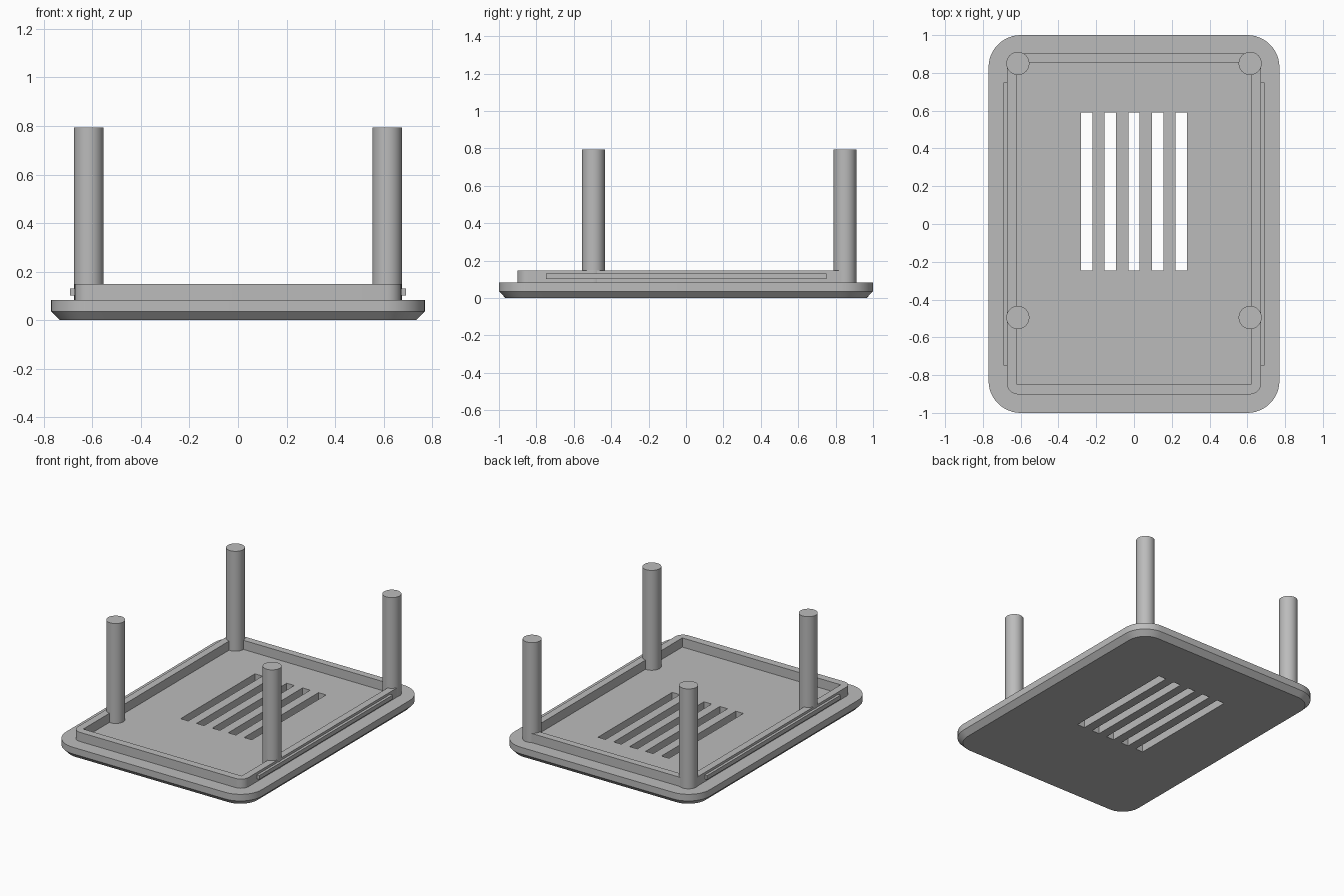
import bpy, bmesh, math

cube = bpy.data.objects.get("Cube")
if cube:
    bpy.data.objects.remove(cube, do_unlink=True)

grey = bpy.data.materials.new("plain grey")
grey.use_nodes = True
colour = (0.5, 0.5, 0.5, 1)
grey.diffuse_color = colour
grey.node_tree.nodes["Principled BSDF"].inputs["Base Color"].default_value = colour

PLATE_TOP, RIM_TOP, POST_TOP = 0.083, 0.148, 0.793


def add_object(name, bm):
    bmesh.ops.recalc_face_normals(bm, faces=bm.faces)
    mesh = bpy.data.meshes.new(name)
    bm.to_mesh(mesh)
    bm.free()
    mesh.materials.append(grey)
    obj = bpy.data.objects.new(name, mesh)
    bpy.context.collection.objects.link(obj)
    return obj


def smooth(obj):
    bpy.ops.object.select_all(action="DESELECT")
    obj.select_set(True)
    bpy.context.view_layer.objects.active = obj
    bpy.ops.object.shade_smooth_by_angle(angle=math.radians(25))


def rounded_slab(name, half_x, half_y, radius, levels, steps=12):
    """Stack rounded rectangles; levels holds (z, inset) pairs."""
    bm = bmesh.new()
    rings = []
    for z, inset in levels:
        ring = []
        for corner, (sx, sy) in enumerate([(1, 1), (-1, 1), (-1, -1), (1, -1)]):
            for i in range(steps + 1):
                a = math.pi / 2 * (corner + i / steps)
                r = radius - inset
                ring.append(bm.verts.new((sx * (half_x - radius) + r * math.cos(a),
                                          sy * (half_y - radius) + r * math.sin(a), z)))
        rings.append(ring)
    for low, high in zip(rings, rings[1:]):
        for i in range(len(low)):
            j = (i + 1) % len(low)
            bm.faces.new((low[i], low[j], high[j], high[i]))
    bm.faces.new(rings[0][::-1])
    bm.faces.new(rings[-1])
    return add_object(name, bm)


def box(name, x, y, z):
    """Box from (min, max) pairs."""
    bm = bmesh.new()
    bmesh.ops.create_cube(bm, size=1)
    for v in bm.verts:
        v.co = [pair[0] if c < 0 else pair[1] for c, pair in zip(v.co, (x, y, z))]
    return add_object(name, bm)


def cut(obj, cutters):
    """Subtract the cutters, keep the result and remove the cutters."""
    for cutter in cutters:
        mod = obj.modifiers.new("cut", "BOOLEAN")
        mod.operation, mod.solver, mod.object = "DIFFERENCE", "EXACT", cutter
    graph = bpy.context.evaluated_depsgraph_get()
    mesh = bpy.data.meshes.new_from_object(obj.evaluated_get(graph))
    obj.modifiers.clear()
    obj.data = mesh
    for cutter in cutters:
        bpy.data.objects.remove(cutter, do_unlink=True)


# Base plate with chamfered underside and five vent slots
plate = rounded_slab("base_plate", 0.77, 1.0, 0.17,
                     [(0, 0.035), (0.036, 0), (PLATE_TOP, 0)])
cut(plate, [box("slot_cutter", (0.125 * i - 0.03, 0.125 * i + 0.03),
                (-0.245, 0.59), (-0.1, 0.2)) for i in range(-2, 3)])
smooth(plate)

# Raised rim with a square-cornered inside
rim = rounded_slab("raised_rim", 0.673, 0.902, 0.06,
                   [(PLATE_TOP, 0), (RIM_TOP, 0)], steps=8)
cut(rim, [box("rim_cutter", (-0.623, 0.623), (-0.848, 0.852), (0, 0.3))])
smooth(rim)

# Snap ridges along both sides, and the four posts
for side, s in (("left", 1), ("right", -1)):
    box(side + "_snap_ridge", sorted((s * 0.66, s * 0.692)), (-0.748, 0.75), (0.102, 0.131))
    for end, y in (("front", -0.495), ("back", 0.85)):
        bm = bmesh.new()
        bmesh.ops.create_cone(bm, cap_ends=True, segments=48, radius1=0.061,
                              radius2=0.061, depth=POST_TOP - PLATE_TOP)
        bmesh.ops.translate(bm, verts=bm.verts,
                            vec=(s * 0.615, y, (POST_TOP + PLATE_TOP) / 2))
        smooth(add_object(f"{end}_{side}_post", bm))
